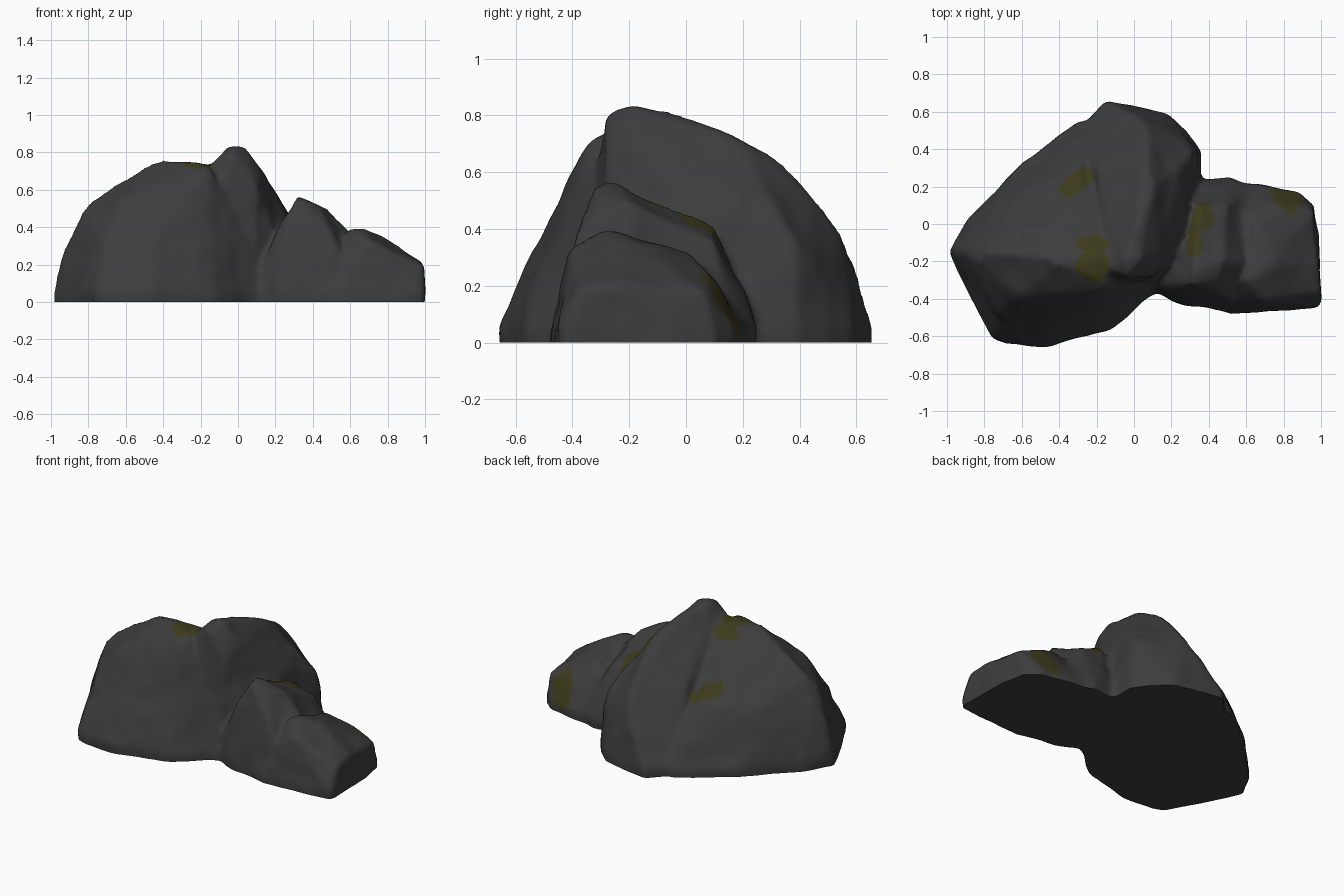
import bpy, bmesh
from mathutils import noise

if "Cube" in bpy.data.objects:
    bpy.data.objects.remove(bpy.data.objects["Cube"])


def material(name, colour):
    m = bpy.data.materials.new(name)
    m.use_nodes = True
    m.diffuse_color = colour
    m.node_tree.nodes["Principled BSDF"].inputs["Base Color"].default_value = colour
    return m


def add_lobe(bm, outline, crown):
    """Chunk of rock: hull around a ground outline and upper corner points."""
    pts = [(x, y, z) for x, y in outline for z in (-.12, .05)] + crown
    verts = [bm.verts.new(p) for p in pts]
    bmesh.ops.convex_hull(bm, input=verts)
    spare = [v for v in verts if v.is_valid and not v.link_faces]
    bmesh.ops.delete(bm, geom=spare, context='VERTS')


bm = bmesh.new()

# West boulder, highest along its front and sloping down to the back
add_lobe(bm,
    [(-.99, -.15), (-.9, -.34), (-.76, -.52), (-.75, -.61), (-.68, -.64), (-.45, -.65),
     (-.24, -.6), (-.12, -.55), (.02, -.43), (.16, -.34), (.2, 0), (-.1, .55),
     (-.29, .55), (-.45, .43), (-.6, .32), (-.73, .18), (-.88, .03)],
    [(-.46, -.18, .75), (-.4, -.22, .76), (-.2, -.27, .75), (-.15, -.16, .74),
     (-.56, -.15, .65), (-.78, -.15, .55), (-.84, -.2, .48), (-.86, -.1, .4),
     (-.93, -.15, .28), (-.72, -.48, .32), (-.6, -.38, .55), (-.45, -.54, .33),
     (-.2, -.49, .33), (-.4, -.38, .59), (-.15, -.33, .71), (-.3, .3, .4),
     (-.42, .25, .4), (-.65, .1, .4), (-.3, .46, .2)])

# Spine: summit at the front, crest running to the back
add_lobe(bm,
    [(-.25, -.4), (.1, -.33), (.33, -.1), (.36, .2), (.36, .39), (.28, .5), (.17, .59),
     (-.06, .62), (-.15, .66), (-.3, .5), (-.3, .1)],
    [(-.06, -.19, .84), (.03, -.19, .84), (-.03, -.28, .81), (-.14, -.25, .75),
     (0, -.06, .82), (.13, -.17, .7), (.1, -.28, .62), (.25, -.03, .5),
     (.05, .1, .73), (.1, .2, .71), (.07, .33, .64), (.1, .46, .47), (.05, .55, .38),
     (-.1, .59, .18), (.25, .3, .5), (.31, .38, .36), (.25, .5, .2), (-.12, .1, .63),
     (-.2, .28, .47)])

# Shoulder rock
add_lobe(bm,
    [(.05, -.33), (.21, -.41), (.45, -.46), (.53, -.47), (.63, -.45), (.66, .18),
     (.52, .24), (.34, .24), (.1, .1)],
    [(.31, -.32, .56), (.32, -.25, .57), (.44, -.3, .51), (.48, -.2, .5), (.34, -.05, .46),
     (.34, .1, .41), (.5, .1, .36), (.58, -.2, .39), (.4, .19, .22), (.25, -.37, .35),
     (.5, -.39, .36)])

# Toe rock
add_lobe(bm,
    [(.4, -.45), (.52, -.48), (.66, -.47), (.77, -.44), (.97, -.45), (1, -.43),
     (.99, -.2), (.96, -.03), (.965, .1), (.88, .17), (.75, .2), (.45, .23)],
    [(.6, -.3, .38), (.66, -.28, .39), (.76, -.18, .35), (.86, -.22, .3), (.995, -.37, .19),
     (.99, -.2, .21), (.96, .07, .18), (.7, -.41, .33), (.65, .01, .33), (.82, .09, .23)])

mesh = bpy.data.meshes.new("rock")
bm.to_mesh(mesh)
bm.free()
rock = bpy.data.objects.new("rock", mesh)
bpy.context.collection.objects.link(rock)
bpy.context.view_layer.objects.active = rock
rock.select_set(True)

# Fuse the chunks and wear down the edges
fuse = rock.modifiers.new("fuse", 'REMESH')
fuse.mode = 'VOXEL'
fuse.voxel_size = .02
wear = rock.modifiers.new("wear", 'SMOOTH')
wear.factor = .5
wear.iterations = 4
for name in ("fuse", "wear"):
    bpy.ops.object.modifier_apply(modifier=name)

# Chipped surface, then a flat underside
bm = bmesh.new()
bm.from_mesh(rock.data)
bm.normal_update()
moves = [v.normal * (.016 * noise.noise(v.co * 4) + .007 * noise.noise(v.co * 9))
         for v in bm.verts]
for v, move in zip(bm.verts, moves):
    v.co += move
cut = bmesh.ops.bisect_plane(bm, geom=bm.verts[:] + bm.edges[:] + bm.faces[:],
                             plane_co=(0, 0, 0), plane_no=(0, 0, 1), clear_inner=True)
rim = [e for e in cut["geom_cut"] if isinstance(e, bmesh.types.BMEdge)]
bmesh.ops.contextual_create(bm, geom=rim)
bmesh.ops.recalc_face_normals(bm, faces=bm.faces[:])

# Moss patches: centre, half size and slant, with a ragged edge
moss = [(-.22, -.105, .09, .04, 0), (-.21, -.22, .08, .09, 0), (-.31, .22, .09, .065, .5),
        (.37, .03, .06, .08, 0), (.325, -.1, .045, .09, 0), (.82, .13, .08, .06, -.3)]
for f in bm.faces:
    c = f.calc_center_median()
    ragged = 1 + .6 * noise.noise(c * 14)
    if f.normal.z > .1 and any(
            ((c.x - x) / w) ** 2 + ((c.y - y - slant * (c.x - x)) / h) ** 2 < ragged
            for x, y, w, h, slant in moss):
        f.material_index = 1
bm.to_mesh(rock.data)
bm.free()

rock.data.materials.append(material("dark stone", (.046, .046, .046, 1)))
rock.data.materials.append(material("olive moss", (.046, .043, .011, 1)))
bpy.ops.object.shade_smooth_by_angle(angle=.9)
